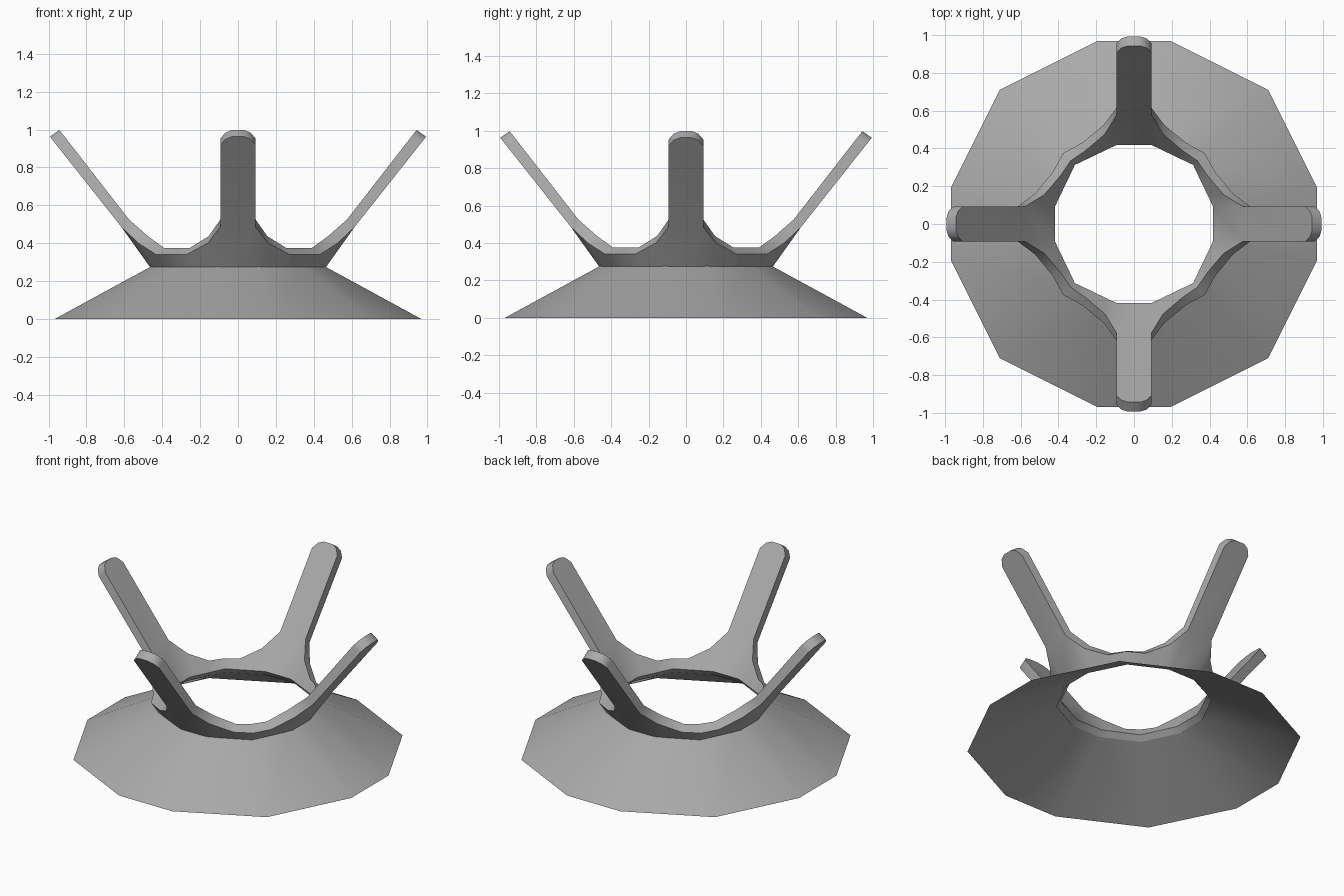
import bpy, bmesh, math
from mathutils import Matrix, Vector

if "Cube" in bpy.data.objects:
    bpy.data.objects.remove(bpy.data.objects["Cube"])

grey = bpy.data.materials.new("plain grey")
grey.diffuse_color = (0.4, 0.4, 0.4, 1)
grey.use_nodes = True
grey.node_tree.nodes["Principled BSDF"].inputs["Base Color"].default_value = grey.diffuse_color


def finish(bm, name, closed):
    bmesh.ops.remove_doubles(bm, verts=bm.verts, dist=0.002)
    if closed:
        bmesh.ops.recalc_face_normals(bm, faces=bm.faces)
    me = bpy.data.meshes.new(name)
    bm.to_mesh(me)
    bm.free()
    me.materials.append(grey)
    ob = bpy.data.objects.new(name, me)
    bpy.context.collection.objects.link(ob)
    bpy.ops.object.select_all(action='DESELECT')
    ob.select_set(True)
    bpy.context.view_layer.objects.active = ob
    bpy.ops.object.shade_smooth_by_angle(angle=math.radians(35))


# Flared skirt: thin twelve-sided cone with an open top
bm = bmesh.new()
rings = []
for side, diag, z in ((0.195, 0.71, 0.0), (0.10, 0.33, 0.285)):
    face = 0.968 if z == 0 else 0.445
    ring = []
    for k in range(4):
        rot = Matrix.Rotation(k * math.pi / 2, 3, 'Z')
        for p in ((-side, -face), (side, -face), (diag, -diag)):
            ring.append(bm.verts.new(rot @ Vector((p[0], p[1], z))))
    rings.append(ring)
for i in range(12):
    j = (i + 1) % 12
    bm.faces.new((rings[0][i], rings[0][j], rings[1][j], rings[1][i]))
finish(bm, "skirt", False)

# Crown: slanted ring with four round-tipped prongs
# columns from prong edge to the diagonal: outer bottom, outer top, inner top, inner bottom
cols = [
    ((.093, -.465, .275), (.093, -.615, .485), (.093, -.575, .525), (.093, -.418, .32)),
    ((.150, -.440, .275), (.160, -.525, .400), (.155, -.475, .437), (.140, -.396, .32)),
    ((.240, -.397, .275), (.272, -.432, .340), (.255, -.390, .375), (.220, -.357, .32)),
    ((.345, -.345, .275), (.375, -.375, .340), (.335, -.335, .375), (.313, -.313, .32)),
]
tip = ((.093, .060), (.066, .020), (.032, .003))   # half width, drop along prong
slope = Vector((0, -.62, .785))


def mirror(c):
    return [(-x, y, z) for x, y, z in c]


bm = bmesh.new()
for k in range(4):
    rot = Matrix.Rotation(k * math.pi / 2, 3, 'Z')

    def face(*pts):
        bm.faces.new([bm.verts.new(rot @ Vector(p)) for p in pts])

    # ring webs either side of the prong
    for side in (cols, [mirror(c) for c in cols]):
        for a, b in zip(side, side[1:]):
            for i in range(4):
                n = (i + 1) % 4
                face(a[i], b[i], b[n], a[n])
    # ring below the prong
    a, b = mirror(cols[0]), cols[0]
    face(a[0], b[0], b[1], a[1])
    face(a[2], b[2], b[3], a[3])
    face(a[3], b[3], b[0], a[0])
    # prong outlines on the outer and inner face
    arc = list(tip) + [(-w, d) for w, d in reversed(tip)]
    outlines = []
    for row, y, z in ((1, -.995, .965), (2, -.945, 1.0)):
        pts = [Vector((w, y, z)) - slope * d for w, d in arc]
        outlines.append([b[row]] + pts + [a[row]])
    outer, inner = outlines
    face(*outer)
    face(*reversed(inner))
    for i in range(len(outer) - 1):
        face(outer[i], outer[i + 1], inner[i + 1], inner[i])
finish(bm, "pronged_crown", True)
